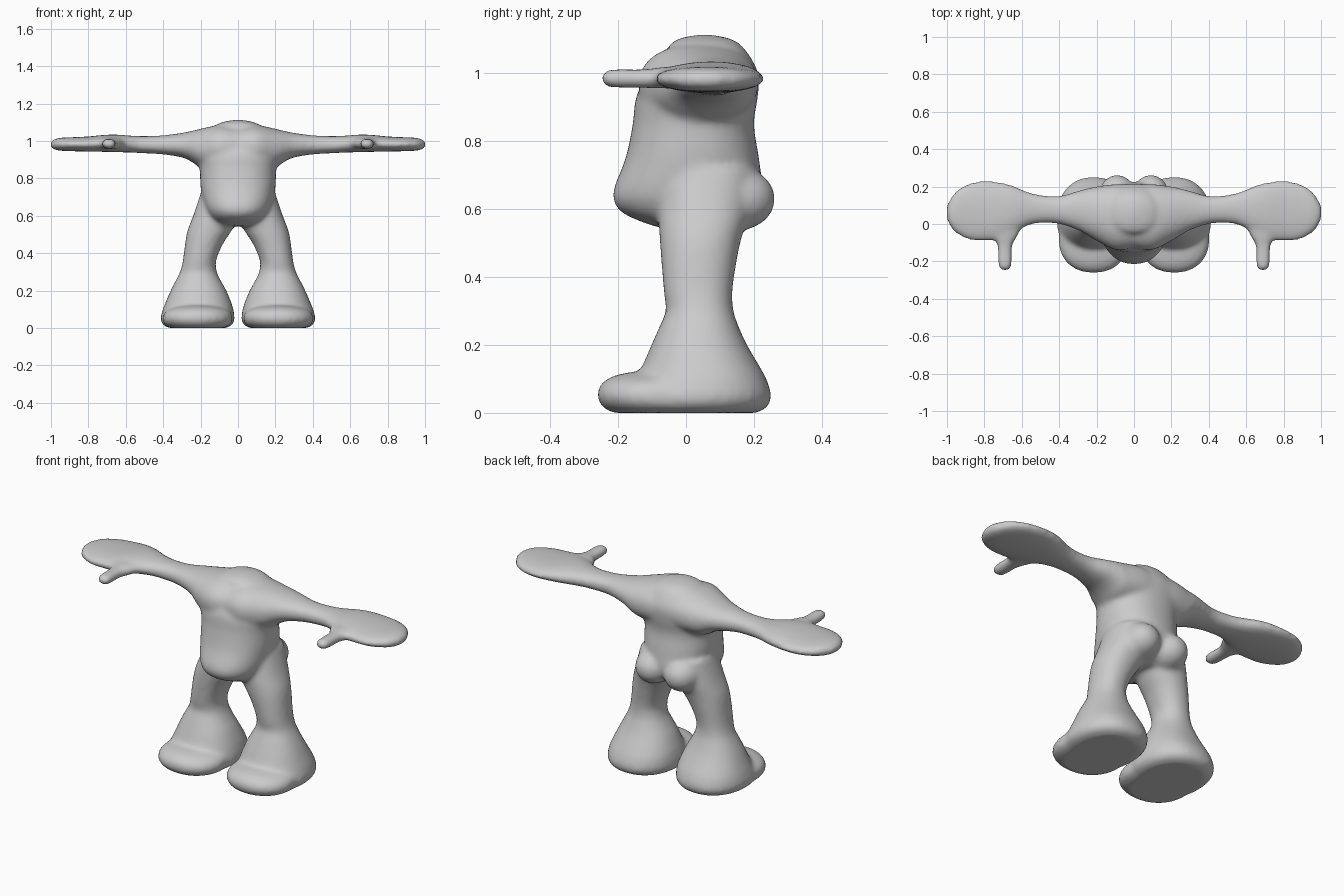
import bpy, bmesh, math
from mathutils import Vector

if "Cube" in bpy.data.objects:
    bpy.data.objects.remove(bpy.data.objects["Cube"], do_unlink=True)

SIDES = 40


def spline(rows, steps=5):
    """Catmull-Rom interpolation between section rows."""
    out = []
    for i in range(len(rows) - 1):
        a, b, c, d = (rows[max(0, min(len(rows) - 1, i + k))] for k in (-1, 0, 1, 2))
        for s in range(steps):
            t = s / steps
            out.append([0.5 * (2 * q + (r - p) * t + (2 * p - 5 * q + 4 * r - w) * t * t
                               + (3 * q - p - 3 * r + w) * t ** 3)
                        for p, q, r, w in zip(a, b, c, d)])
    return out + [list(rows[-1])]


def loft(bm, rows, axis, power=2.0, flip=1):
    """Skin rounded sections (position, u min, u max, v min, v max) along an axis."""
    rings = []
    for pos, u0, u1, v0, v1 in spline(rows):
        ring = []
        for k in range(SIDES):
            a = math.tau * k / SIDES
            c, s = math.cos(a), math.sin(a)
            u = (u0 + u1) / 2 + (u1 - u0) / 2 * math.copysign(abs(c) ** (2 / power), c)
            v = (v0 + v1) / 2 + (v1 - v0) / 2 * math.copysign(abs(s) ** (2 / power), s)
            x, y, z = {"x": (pos, u, v), "y": (u, pos, v), "z": (u, v, pos)}[axis]
            ring.append(bm.verts.new((x * flip, y, z)))
        rings.append(ring)
    faces = [bm.faces.new((p[k], p[(k + 1) % SIDES], q[(k + 1) % SIDES], q[k]))
             for p, q in zip(rings, rings[1:]) for k in range(SIDES)]
    faces += [bm.faces.new(rings[0]), bm.faces.new(rings[-1])]
    bmesh.ops.recalc_face_normals(bm, faces=faces)


def ball(bm, centre, size):
    verts = bmesh.ops.create_uvsphere(bm, u_segments=32, v_segments=20, radius=1)["verts"]
    for v in verts:
        v.co = Vector(centre) + Vector(p * q for p, q in zip(v.co, size))


# Sections: z, x min, x max, y min, y max
TORSO = [(.545, -.09, .09, -.08, .12), (.57, -.13, .13, -.15, .17), (.60, -.155, .155, -.2, .2),
         (.65, -.18, .18, -.215, .225), (.75, -.2, .2, -.178, .215), (.85, -.205, .205, -.157, .2),
         (.93, -.22, .22, -.147, .212), (.99, -.21, .21, -.11, .215), (1.03, -.17, .17, -.055, .2),
         (1.05, -.15, .15, -.04, .188), (1.08, -.125, .125, -.05, .165),
         (1.1, -.085, .085, -.025, .135), (1.113, -.02, .02, .03, .08)]
LEG = [(.72, .03, .2, -.06, .19), (.6, .0, .24, -.08, .19), (.52, .035, .27, -.078, .165),
       (.45, .08, .283, -.073, .15), (.36, .117, .295, -.066, .137), (.3, .113, .31, -.06, .14),
       (.25, .09, .335, -.08, .157), (.2, .062, .36, -.102, .18), (.14, .037, .386, -.128, .215),
       (.1, .025, .402, -.15, .237), (.05, .018, .414, -.19, .252), (.018, .03, .402, -.19, .24),
       (0, .06, .37, -.17, .21)]
TOE = [(0, .07, .36, -.215, .1), (.018, .04, .392, -.246, .1), (.05, .028, .404, -.262, .1),
       (.085, .04, .39, -.25, .1), (.108, .08, .35, -.215, .1), (.12, .13, .3, -.165, .05)]
# Sections: x, y min, y max, z min, z max
ARM = [(0, -.13, .21, .85, 1.08), (.1, -.138, .213, .85, 1.085), (.2, -.09, .2, .86, 1.065),
       (.25, -.06, .19, .89, 1.053), (.3, -.033, .177, .912, 1.043), (.4, .0, .15, .928, 1.03),
       (.5, .005, .155, .934, 1.026), (.57, -.01, .173, .938, 1.028), (.65, -.053, .206, .94, 1.034),
       (.72, -.085, .224, .942, 1.032), (.8, -.09, .23, .943, 1.024), (.88, -.085, .218, .945, 1.02),
       (.95, -.05, .178, .948, 1.017), (.985, -.01, .13, .955, 1.008), (1.004, .035, .09, .97, .995)]
# Sections: y, x min, x max, z min, z max
THUMB = [(.0, .59, .79, .955, 1.02), (-.07, .625, .755, .955, 1.018), (-.1, .645, .735, .955, 1.014),
         (-.14, .652, .73, .957, 1.011), (-.2, .652, .728, .957, 1.012),
         (-.235, .657, .721, .961, 1.008), (-.25, .672, .706, .972, .996)]

# Overlapping volumes, fused into one soft body
bm = bmesh.new()
loft(bm, TORSO, "z", 2.2)
for side in (1, -1):
    loft(bm, LEG, "z", 2.2, side)
    loft(bm, TOE, "z", 2.2, side)
    loft(bm, ARM, "x", 2.2, side)
    loft(bm, THUMB, "y", 2.2, side)
    ball(bm, (.09 * side, .145, .63), (.1, .118, .095))
bmesh.ops.recalc_face_normals(bm, faces=bm.faces[:])
mesh = bpy.data.meshes.new("body")
bm.to_mesh(mesh)
bm.free()
body = bpy.data.objects.new("body", mesh)
bpy.context.collection.objects.link(body)

grey = bpy.data.materials.new("plain grey")
grey.use_nodes = True
colour = (.6, .6, .6, 1)
grey.diffuse_color = colour
grey.node_tree.nodes["Principled BSDF"].inputs["Base Color"].default_value = colour
mesh.materials.append(grey)

fuse = body.modifiers.new("fuse", "REMESH")
fuse.mode = "VOXEL"
fuse.voxel_size = .012
fuse.use_smooth_shade = True
soften = body.modifiers.new("soften", "SMOOTH")
soften.factor = .5
soften.iterations = 10
